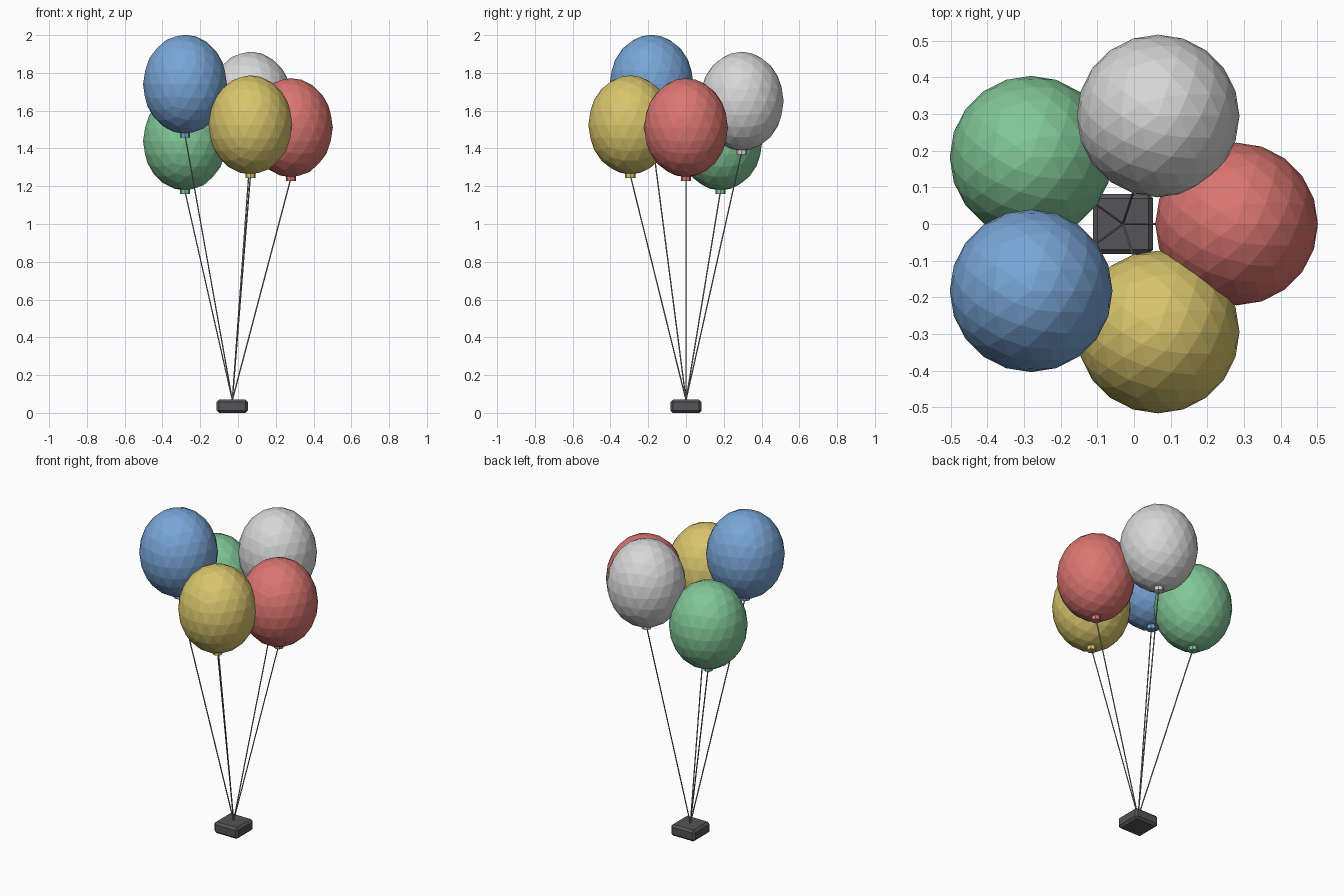
import bpy
import math
from mathutils import Vector

old = bpy.data.objects.get("Cube")
if old:
    bpy.data.objects.remove(old, do_unlink=True)


def material(name, rgb):
    mat = bpy.data.materials.new(name)
    mat.use_nodes = True
    color = (*rgb, 1)
    mat.diffuse_color = color
    mat.node_tree.nodes["Principled BSDF"].inputs["Base Color"].default_value = color
    return mat


def finish(name, mat):
    obj = bpy.context.object
    obj.name = name
    obj.data.materials.append(mat)
    return obj


CENTRE_X = -0.03
RING = 0.31            # distance of each balloon from the bunch axis
RADIUS, HALF_HEIGHT = 0.222, 0.262
TIE = Vector((CENTRE_X, 0, 0.068))

charcoal = material("charcoal", (0.09, 0.09, 0.095))
string_grey = material("string grey", (0.3, 0.3, 0.3))

# Weight: a flat block with chamfered edges
bpy.ops.mesh.primitive_cube_add(size=1, location=(CENTRE_X, 0, 0.035))
weight = finish("weight", charcoal)
weight.scale = (0.165, 0.165, 0.07)
bpy.ops.object.transform_apply(location=False, rotation=False, scale=True)
bevel = weight.modifiers.new("chamfer", "BEVEL")
bevel.width = 0.013
bevel.segments = 1

# Balloons in a ring, each with a height and a colour
balloons = [
    ("red", 1.51, (0.71, 0.18, 0.165)),
    ("white", 1.65, (0.68, 0.68, 0.68)),
    ("green", 1.44, (0.22, 0.57, 0.31)),
    ("blue", 1.74, (0.19, 0.38, 0.68)),
    ("yellow", 1.525, (0.69, 0.56, 0.15)),
]
for i, (color, z, rgb) in enumerate(balloons):
    mat = material(color, rgb)
    angle = i * math.tau / len(balloons)
    x = CENTRE_X + RING * math.cos(angle)
    y = RING * math.sin(angle)

    # Faceted balloon body
    bpy.ops.mesh.primitive_ico_sphere_add(subdivisions=3, radius=1, location=(x, y, z))
    body = finish(color + "_balloon", mat)
    body.scale = (RADIUS, RADIUS, HALF_HEIGHT)

    # Knot under the balloon
    knot_z = z - HALF_HEIGHT - 0.005
    bpy.ops.mesh.primitive_cylinder_add(vertices=8, radius=0.027, depth=0.03,
                                        location=(x, y, knot_z))
    finish(color + "_knot", mat)

    # Straight string from the knot down to the weight
    top = Vector((x, y, knot_z))
    span = top - TIE
    bpy.ops.mesh.primitive_cylinder_add(vertices=6, radius=0.0035, depth=span.length,
                                        location=(top + TIE) / 2)
    string = finish(color + "_string", string_grey)
    string.rotation_euler = span.to_track_quat("Z", "Y").to_euler()
